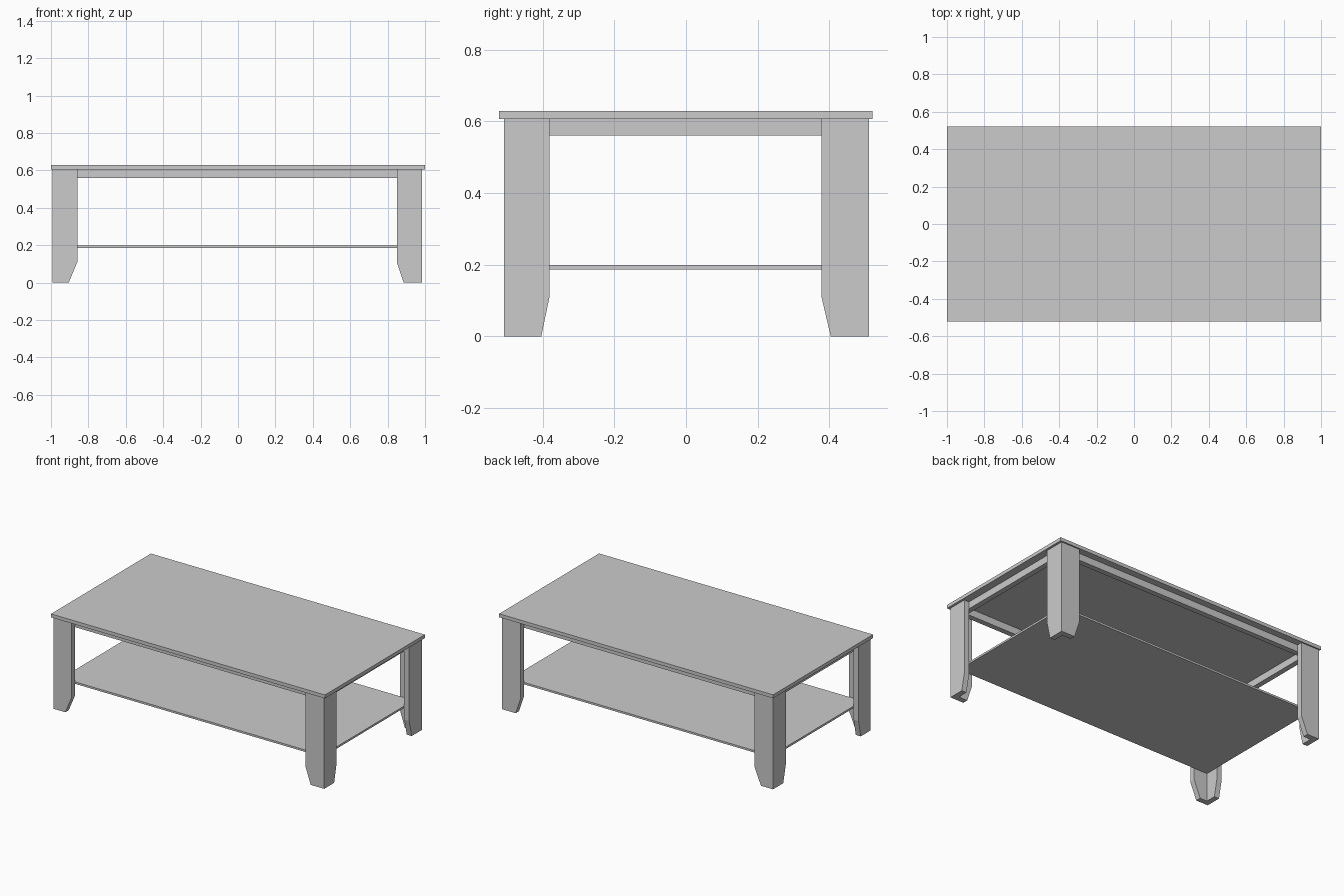
import bpy, bmesh
from mathutils import Vector

if "Cube" in bpy.data.objects:
    bpy.data.objects.remove(bpy.data.objects["Cube"])

LEG_TOP = 0.606
T = 0.036        # leg board thickness
TAPER_Z = 0.11   # height where the foot taper starts


def box(name, lo, hi):
    bm = bmesh.new()
    bmesh.ops.create_cube(bm, size=1)
    lo, hi = Vector(lo), Vector(hi)
    for v in bm.verts:
        v.co = (lo + hi) / 2 + v.co * (hi - lo)
    finish(name, bm)


def finish(name, bm):
    bmesh.ops.recalc_face_normals(bm, faces=bm.faces)
    me = bpy.data.meshes.new(name)
    bm.to_mesh(me)
    bm.free()
    bpy.context.collection.objects.link(bpy.data.objects.new(name, me))


def board(name, outer, inner, foot, to_point, depth):
    """Upright board with a tapered foot, extruded along depth."""
    profile = [(outer, 0), (foot, 0), (inner, TAPER_Z), (inner, LEG_TOP), (outer, LEG_TOP)]
    bm = bmesh.new()
    face = bm.faces.new([bm.verts.new(to_point(u, z)) for u, z in profile])
    ext = bmesh.ops.extrude_face_region(bm, geom=[face])
    bmesh.ops.translate(bm, vec=depth,
                        verts=[g for g in ext["geom"] if isinstance(g, bmesh.types.BMVert)])
    finish(name, bm)


# Legs: two tapered boards meeting in an L at each corner (outer, inner, foot)
x_sides = {"left": (-0.993, -0.859, -0.905), "right": (0.985, 0.849, 0.886)}
y_sides = {"front": (-0.508, -0.381, -0.404), "back": (0.511, 0.378, 0.404)}
for xn, xs in x_sides.items():
    for yn, ys in y_sides.items():
        sx = 1 if xs[0] > 0 else -1
        sy = 1 if ys[0] > 0 else -1
        board(f"{yn}_{xn}_leg_long_board", *xs,
              lambda u, z: (u, ys[0], z), (0, -sy * T, 0))
        # the side board butts against the long board
        board(f"{yn}_{xn}_leg_side_board", ys[0] - sy * T, *ys[1:],
              lambda u, z: (xs[0], u, z), (-sx * T, 0, 0))

# Table top and lower shelf
box("table_top", (-1, -0.522, LEG_TOP), (1, 0.52, 0.629))
X0, X1, Y0, Y1 = -0.957, 0.949, -0.472, 0.475
box("lower_shelf", (X0, Y0, 0.186), (X1, Y1, 0.199))

# Apron rails under the top, set just inside the leg boards
R, Z = 0.035, 0.56
box("front_apron", (X0, Y0, Z), (X1, Y0 + R, LEG_TOP))
box("back_apron", (X0, Y1 - R, Z), (X1, Y1, LEG_TOP))
box("left_apron", (X0, Y0 + R, Z), (X0 + R, Y1 - R, LEG_TOP))
box("right_apron", (X1 - R, Y0 + R, Z), (X1, Y1 - R, LEG_TOP))
